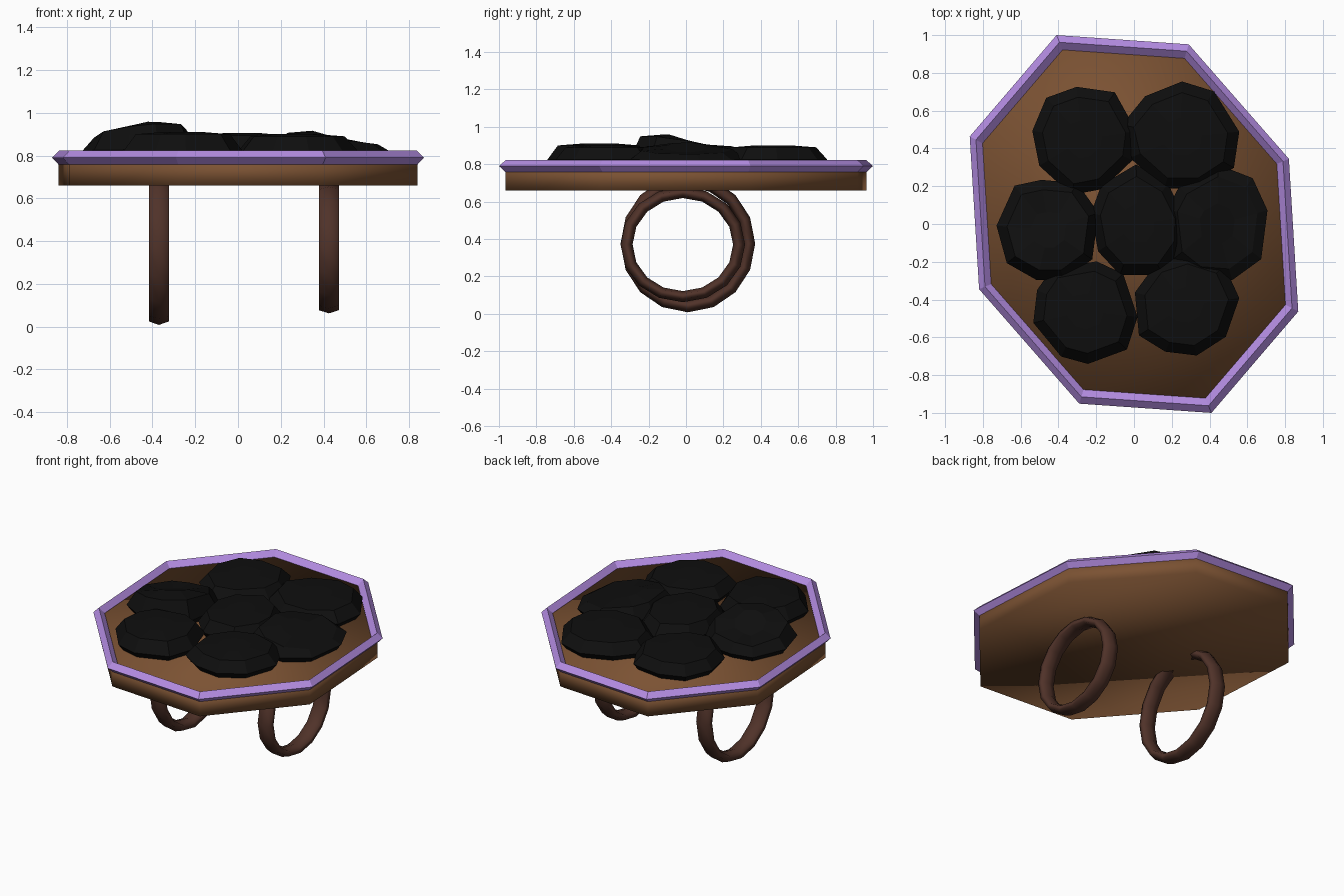
import bpy, bmesh, math, random
from mathutils import Vector

cube = bpy.data.objects.get("Cube")
if cube:
    bpy.data.objects.remove(cube, do_unlink=True)


def material(name, rgb):
    m = bpy.data.materials.new(name)
    m.use_nodes = True
    m.diffuse_color = (*rgb, 1)
    m.node_tree.nodes["Principled BSDF"].inputs["Base Color"].default_value = (*rgb, 1)
    return m


wood = material("warm wood brown", (0.2, 0.085, 0.033))
purple = material("lilac trim", (0.45, 0.26, 0.75))
dark = material("dark ring brown", (0.08, 0.032, 0.022))
black = material("coal black", (0.0045, 0.0045, 0.0045))


def loft(name, rings, mat, caps=False, closed=False):
    """Skin a stack of equal-length point rings."""
    bm = bmesh.new()
    loops = [[bm.verts.new(p) for p in ring] for ring in rings]
    pairs = list(zip(loops, loops[1:]))
    if closed:
        pairs.append((loops[-1], loops[0]))
    for low, high in pairs:
        for i in range(len(low)):
            j = (i + 1) % len(low)
            bm.faces.new((low[i], low[j], high[j], high[i]))
    if caps:
        bm.faces.new(loops[0])
        bm.faces.new(loops[-1])
    bmesh.ops.recalc_face_normals(bm, faces=bm.faces)
    mesh = bpy.data.meshes.new(name)
    bm.to_mesh(mesh)
    bm.free()
    mesh.materials.append(mat)
    ob = bpy.data.objects.new(name, mesh)
    bpy.context.collection.objects.link(ob)
    return ob


# Stretched, turned octagon shared by the tray and its rim
AXIS_A = Vector((-0.41, 1.0, 0))
AXIS_B = Vector((0.82, 0.345, 0))


def octagon(scale, z):
    angles = [i * math.pi / 4 for i in range(8)]
    return [(AXIS_A * math.cos(t) + AXIS_B * math.sin(t)) * scale + Vector((0, 0, z))
            for t in angles]


# Tray: solid slab with soft shading
tray = loft("tray", [octagon(0.965, 0.66), octagon(0.965, 0.785)], wood, caps=True)
tray.data.shade_smooth()

# Rim: diamond section around the tray edge
profile = [(1.0, 0.79), (0.962, 0.823), (0.922, 0.79), (0.962, 0.755)]
loft("rim", [octagon(s, z) for s, z in profile], purple, closed=True)


# Ring legs hanging under the tray
def ring_leg(name, center, half_y, half_z):
    tube = 0.032
    bpy.ops.mesh.primitive_torus_add(
        major_segments=16, minor_segments=6, major_radius=half_y - tube,
        minor_radius=tube, location=center, rotation=(0, math.pi / 2, 0))
    ob = bpy.context.object
    ob.name = name
    ob.scale = (half_z / half_y, 1, 1.7)
    ob.data.materials.append(dark)
    ob.data.shade_smooth()


ring_leg("right_ring_leg", (-0.37, 0.01, 0.375), 0.36, 0.367)
ring_leg("left_ring_leg", (0.425, -0.017, 0.37), 0.333, 0.308)


# Coal: faceted lumps with a tilted crown
def lump(name, x, y, rx, ry, top, tilt_x=0, tilt_y=0):
    sides = 9
    turn = random.uniform(0, 1)
    spokes = []
    for i in range(sides):
        t = turn + (i + random.uniform(-0.2, 0.2)) * math.tau / sides
        r = random.uniform(0.95, 1.06)
        spokes.append((rx * r * math.cos(t), ry * r * math.sin(t)))

    def layer(scale, z, tilt):
        return [(x + dx * scale, y + dy * scale,
                 z + tilt * (tilt_x * dx + tilt_y * dy)) for dx, dy in spokes]

    loft(name, [layer(0.85, 0.77, 0), layer(1, 0.825, 0.1),
                layer(0.8, top - 0.01, 1), layer(0.35, top, 1)], black, caps=True)


random.seed(4)
lump("coal_middle", 0.02, 0.0, 0.25, 0.3, 0.905)
lump("coal_back_right", -0.27, 0.45, 0.28, 0.29, 0.895)
lump("coal_back_left", 0.25, 0.46, 0.31, 0.29, 0.9)
lump("coal_left", 0.44, 0.0, 0.28, 0.31, 0.89, -0.1)
lump("coal_right", -0.45, -0.03, 0.28, 0.28, 0.92, 0.08, -0.12)
lump("coal_front_right", -0.26, -0.46, 0.29, 0.28, 0.91)
lump("coal_front_left", 0.27, -0.43, 0.28, 0.28, 0.9)
